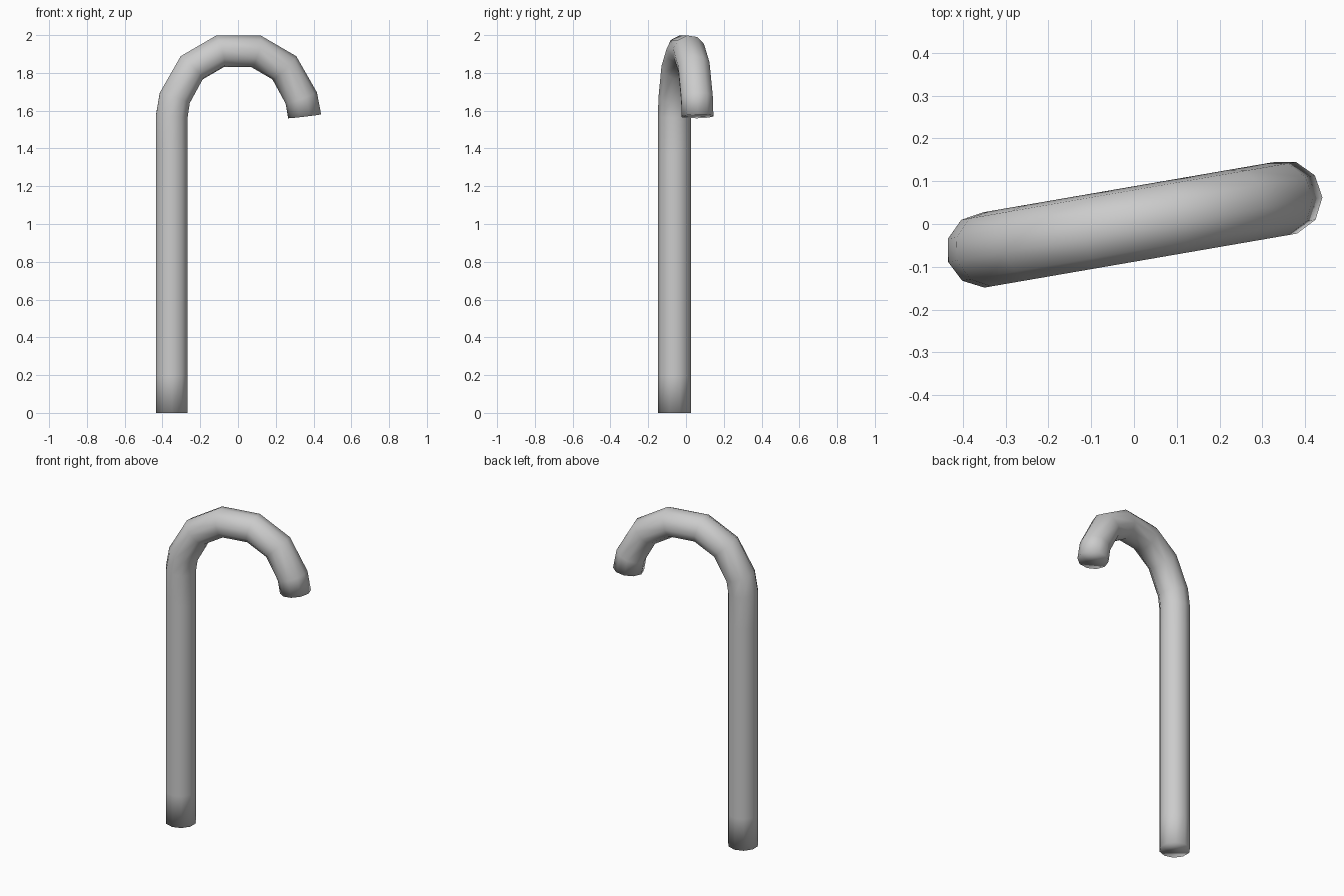
import bpy, bmesh, math
from mathutils import Vector, Matrix

if "Cube" in bpy.data.objects:
    bpy.data.objects.remove(bpy.data.objects["Cube"])

RADIUS = 0.088
SIDES = 10
TURN = Matrix.Rotation(math.radians(9.8), 3, 'Z')

# Centre line: straight shaft, then hook (x, z)
half_hook = [(0.340, 1.667), (0.249, 1.827), (0.097, 1.914)]
path = [(-0.356, 1.57 * i / 8) for i in range(9)]
path += [(-x, z) for x, z in half_hook] + half_hook[::-1] + [(0.358, 1.57)]
path = [Vector((x, 0, z)) for x, z in path]

# Sweep a ten-sided ring along the centre line
bm = bmesh.new()
rings = []
for i, p in enumerate(path):
    before = (p - path[i - 1]).normalized() if i > 0 else Vector((0, 0, 1))
    if i < len(path) - 1:
        after = (path[i + 1] - p).normalized()
    else:
        after = Vector((0.12, 0, -1)).normalized()
        before = after
    tangent = (before + after).normalized()
    side = Vector((0, 1, 0))
    across = side.cross(tangent)
    ring = []
    for k in range(SIDES):
        a = 2 * math.pi * k / SIDES + math.pi / SIDES * 0.5
        ring.append(bm.verts.new(TURN @ (p + RADIUS * (math.cos(a) * across + math.sin(a) * side))))
    rings.append(ring)
for r0, r1 in zip(rings, rings[1:]):
    for k in range(SIDES):
        n = (k + 1) % SIDES
        bm.faces.new((r0[k], r0[n], r1[n], r1[k]))

# End caps
bm.faces.new(rings[0][::-1])
bm.faces.new(rings[-1])
bmesh.ops.recalc_face_normals(bm, faces=bm.faces)
for f in bm.faces:
    f.smooth = True

mesh = bpy.data.meshes.new("cane")
bm.to_mesh(mesh)
bm.free()
cane = bpy.data.objects.new("cane", mesh)
bpy.context.collection.objects.link(cane)
